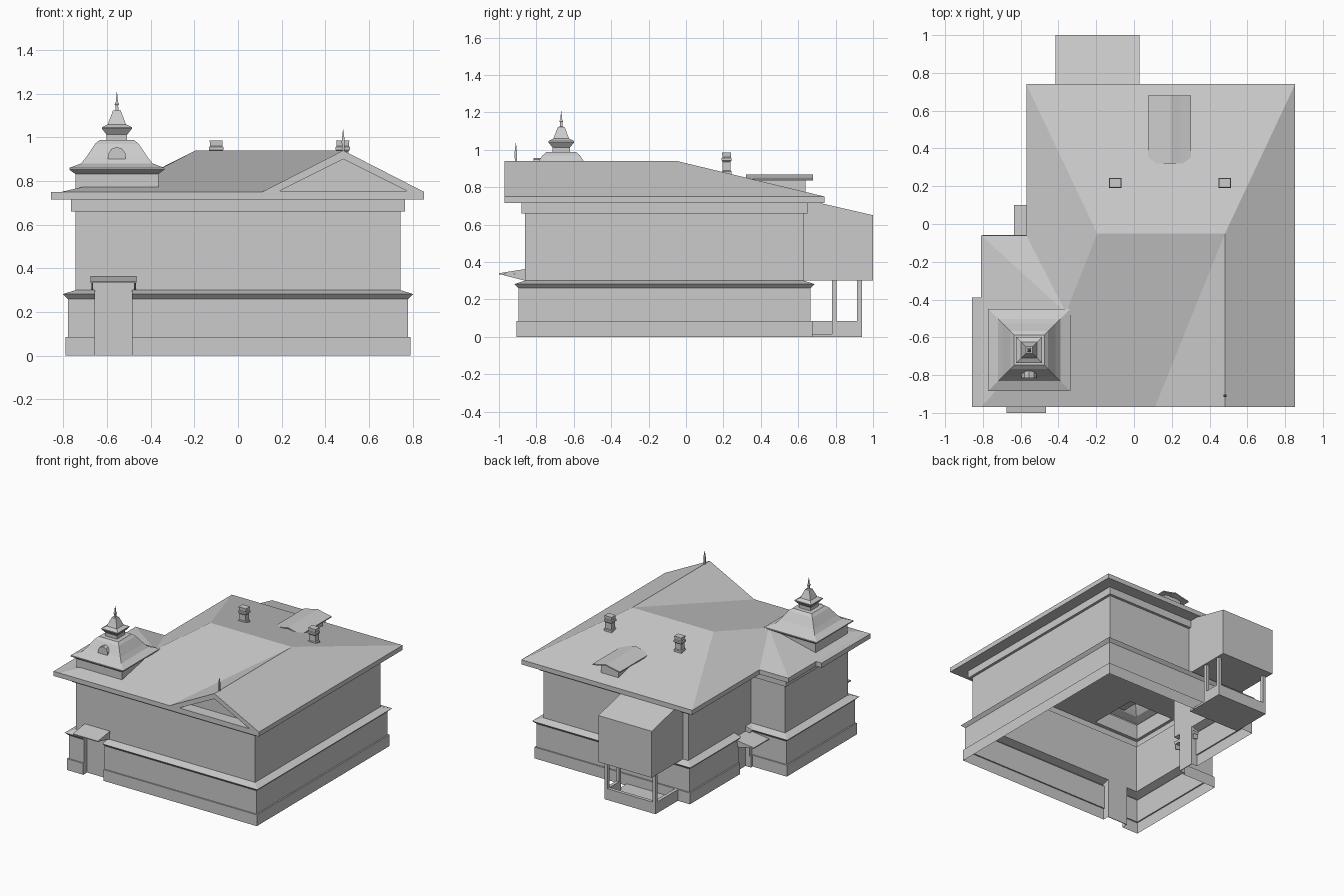
import bpy, bmesh
from mathutils import Vector

if "Cube" in bpy.data.objects:
    bpy.data.objects.remove(bpy.data.objects["Cube"])


def make(name, verts, faces):
    me = bpy.data.meshes.new(name)
    me.from_pydata([tuple(v) for v in verts], [], faces)
    bm = bmesh.new()
    bm.from_mesh(me)
    bmesh.ops.recalc_face_normals(bm, faces=bm.faces)
    bm.to_mesh(me)
    bm.free()
    ob = bpy.data.objects.new(name, me)
    bpy.context.collection.objects.link(ob)
    return ob


def prism(name, prof, a, b, axis):
    """Extrude a 2D profile from a to b along an axis; profile is in the other two axes."""
    put = {'x': lambda p, t: (t, p[0], p[1]), 'y': lambda p, t: (p[0], t, p[1])}[axis]
    n = len(prof)
    verts = [put(p, t) for t in (a, b) for p in prof]
    faces = [(i, (i + 1) % n, n + (i + 1) % n, n + i) for i in range(n)]
    return make(name, verts, faces + [tuple(range(n)), tuple(range(n, 2 * n))])


def box(name, x0, x1, y0, y1, z0, z1):
    return prism(name, [(x0, z0), (x1, z0), (x1, z1), (x0, z1)], y0, y1, 'y')


def sweep(name, path, prof, closed):
    """Run an open (outward offset, z) profile along a right-angled path; open paths get end jambs."""
    n, m, verts, faces = len(path), len(prof), [], []
    for i, p in enumerate(path):
        off = Vector((0, 0))
        for a, b in ((i - 1, i), (i, i + 1)):
            if closed or (a >= 0 and b < n):
                d = (Vector(path[b % n]) - Vector(path[a])).normalized()
                off += Vector((d.y, -d.x))
        verts += [(p[0] + off.x * o, p[1] + off.y * o, z) for o, z in prof]
    for i in range(n if closed else n - 1):
        j = (i + 1) % n
        faces += [(i * m + k, j * m + k, j * m + k + 1, i * m + k + 1) for k in range(m - 1)]
    if not closed:
        for p, s in ((path[0], 0), (path[-1], (n - 1) * m)):
            verts.append((p[0], p[1], 0))
            faces.append(tuple(range(s, s + m)) + (len(verts) - 1,))
    return make(name, verts, faces)


def stack(name, cx, cy, prof, ratio=1.0):
    """Four-sided lathe: (half width, z) rings, capped on top."""
    verts, faces = [], []
    for h, z in prof:
        verts += [(cx + sx * h, cy + sy * h * ratio, z)
                  for sx, sy in ((-1, -1), (1, -1), (1, 1), (-1, 1))]
    for r in range(len(prof) - 1):
        faces += [(r * 4 + i, r * 4 + (i + 1) % 4, r * 4 + 4 + (i + 1) % 4, r * 4 + 4 + i)
                  for i in range(4)]
    e = len(verts)
    return make(name, verts, faces + [(e - 4, e - 3, e - 2, e - 1)])


def cut(ob, cutter):
    m = ob.modifiers.new("cut", 'BOOLEAN')
    m.operation, m.solver, m.object = 'DIFFERENCE', 'EXACT', cutter
    cutter.hide_render = True
    cutter.hide_set(True)


# Upper walls and frieze around the L-shaped plan
plan = [(-.745, -.86), (.745, -.86), (.745, .63), (-.46, .63), (-.46, -.115), (-.745, -.115)]
sweep("upper_walls", plan, [(0, .30), (0, .66)], True)
sweep("frieze", plan, [(0, .66), (.02, .66), (.02, .715)], True)

# Plinth, lower wall and belt course, broken at the two doors
lower = [(.045, 0), (.045, .085), (.035, .085), (.035, .26), (.057, .282), (0, .30)]
sweep("lower_wall_main", [(-.485, -.86)] + plan[1:4] + [(-.46, .08)], lower, False)
sweep("lower_wall_wing", [(-.46, -.05)] + plan[4:] + [plan[0], (-.655, -.86)], lower, False)
box("front_door", -.655, -.485, -.86, -.855, 0, .30)
box("side_door", -.46, -.455, -.05, .08, 0, .30)

# Door canopies with side brackets
slab = [(0, .362), (.14, .34), (.14, .333), (0, .34)]
bracket = [(0, .34), (.13, .333), (0, .30)]
front = lambda pr: [(-.86 - o, z) for o, z in pr]
side = lambda pr: [(-.46 - o * 1.25, z - .10) for o, z in pr]
prism("front_canopy", front(slab), -.675, -.465, 'x')
prism("side_canopy", side(slab), -.11, .10, 'y')
for a in (-.672, -.476):
    prism("front_canopy_bracket", front(bracket), a, a + .008, 'x')
for a in (-.107, .089):
    prism("side_canopy_bracket", side(bracket), a, a + .008, 'y')

# Main roof: hips, valleys, front gable and fascia
E, R = .75, .94
outline = [(-.857, -.97), (-.81, -.97), (.11, -.97), (.853, -.97), (.853, .74), (-.57, .74),
           (-.57, -.06), (-.81, -.06), (-.81, -.39), (-.857, -.39)]
n = len(outline)
rv = [(x, y, z) for z in (E, .715) for x, y in outline]
rv += [(-.195, -.05, R), (.482, -.05, R), (.482, -.97, R), (-.36, -.47, .854)]
K, L, M, N = range(20, 24)
rf = [(1, 2, L, K, N), (2, M, L), (3, 4, L, M), (4, 5, K, L), (5, 6, N, K), (6, 7, N),
      (7, 8, 1, N), (0, 1, 8, 9), (2, 3, M), tuple(range(n, 2 * n))]
rf += [(i, (i + 1) % n, n + (i + 1) % n, n + i) for i in range(n)]
roof = make("main_roof", rv, rf)
cut(roof, prism("pediment_cutter", [(.19, .754), (.774, .754), (.482, .90)], -1.0, -.88, 'y'))
TX, TY = -.555, -.667
cut(roof, box("tower_shaft_cutter", TX - .187, TX + .187, TY - .187, TY + .187, .6, .93))

# Gable finial
stack("gable_finial", .482, -.91, [(.004, .92), (.006, .96), (.007, .98), (.005, 1.0),
                                   (.001, 1.035)])

# Corner tower with two flared roofs and a spire
stack("corner_tower", TX, TY, [
    (.19, .715), (.19, .832), (.218, .852), (.218, .86), (.165, .88), (.14, .91), (.10, .97),
    (.08, .987), (.047, .987), (.047, 1.012), (.069, 1.04), (.069, 1.046), (.042, 1.06),
    (.034, 1.08), (.018, 1.122), (.007, 1.124), (.006, 1.145), (.010, 1.152), (.005, 1.162),
    (.001, 1.207)])
prism("tower_dormer", [(-.595, .875), (-.515, .875), (-.515, .925), (-.53, .947), (-.555, .956),
                       (-.58, .947), (-.595, .925)], -.815, -.68, 'y')

# Chimneys
for x in (-.10, .48):
    stack("chimney", x, .217, [(.032, .83), (.032, .885), (.026, .89), (.026, .935),
                               (.033, .942), (.033, .955), (.028, .96), (.030, .985)], .8)

# Rear dormer with a faceted roof
box("rear_dormer", .115, .26, .34, .64, .75, .85)
arch = [(.075, .843), (.13, .853), (.192, .867), (.247, .853), (.302, .843)]
prism("rear_dormer_roof", arch + [(x, z - .008) for x, z in reversed(arch)], .32, .68, 'y')

# Rear porch: upper room, floor, parapets and posts
prism("porch_room", [(.63, .30), (1.0, .30), (1.0, .65), (.63, .735)], -.415, .03, 'x')
box("porch_floor", -.405, .02, .63, .94, 0, .015)
box("porch_parapet_left", -.405, -.38, .63, .94, 0, .085)
box("porch_parapet_back", -.405, .02, .915, .94, 0, .085)
box("porch_parapet_right", -.005, .02, .785, .94, 0, .085)
for x, y in ((-.405, .915), (-.005, .915), (-.005, .78)):
    box("porch_post", x, x + .025, y, y + .025, .0, .31)
